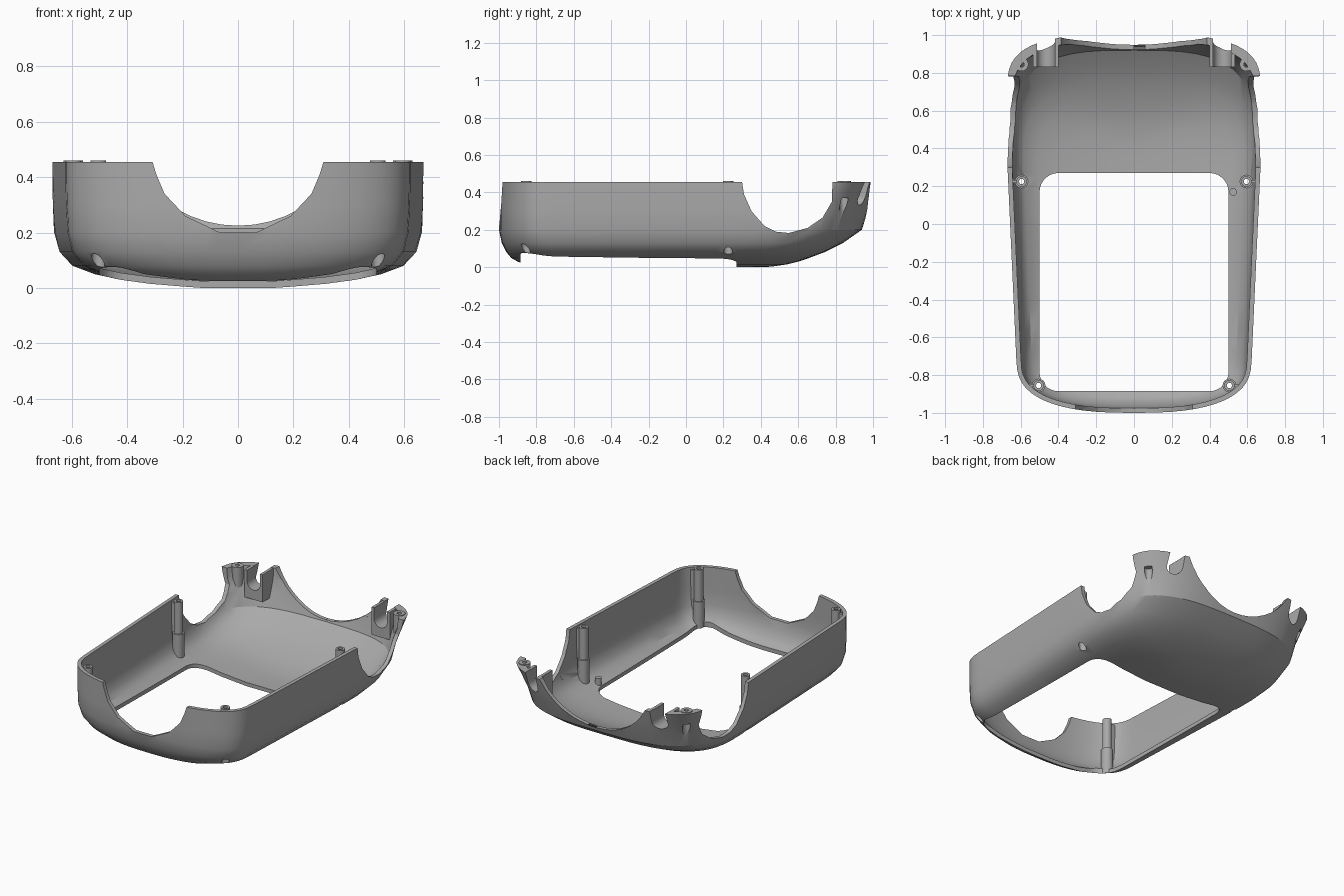
import bpy, bmesh
from math import sin, cos, pi

if "Cube" in bpy.data.objects:
    bpy.data.objects.remove(bpy.data.objects["Cube"])

grey = bpy.data.materials.new("grey plastic")
grey.use_nodes = True
tone = (0.4, 0.4, 0.4, 1)
grey.diffuse_color = tone
grey.node_tree.nodes["Principled BSDF"].inputs["Base Color"].default_value = tone

# Contours of the tub: height, half width, front y, back y, start of back rounding
LEVELS = [(0, .13, -.7, .42, .15), (.005, .2, -.8, .47, .18), (.015, .32, -.86, .54, .2),
          (.03, .43, -.9, .6, .22), (.05, .52, -.935, .66, .25), (.08, .6, -.96, .74, .28),
          (.13, .645, -.985, .84, .33), (.2, .664, -1, .94, .4), (.3, .67, -1, .975, .45),
          (.38, .672, -1, .992, .58), (.455, .672, -1, 1.005, .7)]


def finish(bm, name):
    bmesh.ops.recalc_face_normals(bm, faces=bm.faces)
    mesh = bpy.data.meshes.new(name)
    bm.to_mesh(mesh)
    bm.free()
    mesh.materials.append(grey)
    obj = bpy.data.objects.new(name, mesh)
    bpy.context.collection.objects.link(obj)
    return obj


def contour(w, front, back, start):
    """Half outline from the front middle to the back middle, then mirrored."""
    pts = []
    steps = 14
    fc = front + .28
    for i in range(steps + 1):
        a = pi / 2 * i / steps
        pts.append((sin(a) ** (2 / 2.6), fc - .28 * cos(a) ** (2 / 2.6)))
    for i in range(1, 8):
        pts.append((1, fc + (start - fc) * i / 8))
    for i in range(steps + 1):
        a = pi / 2 * i / steps
        pts.append((max(cos(a), 0) ** (2 / 3.2), start + (back - start) * sin(a) ** (2 / 3.2)))
    pts[0], pts[-1] = (0, front), (0, back)
    half = []
    for x, y in pts:
        taper = 1 - .075 * min(1, max(0, (.35 - y) / 1.1))
        half.append((x * w * taper, y))
    return half + [(-x, y) for x, y in half[-2:0:-1]]


def body(inset, top, name="helper"):
    """Closed solid of the tub, moved inwards by inset."""
    bm = bmesh.new()
    rings = [[bm.verts.new((x, y, z)) for x, y in contour(*rest)] for z, *rest in LEVELS]
    for low, high in zip(rings, rings[1:]):
        for i in range(len(low)):
            j = (i + 1) % len(low)
            bm.faces.new((low[i], low[j], high[j], high[i]))
    bm.faces.new(rings[0][::-1])
    bm.normal_update()
    normals = [v.normal.copy() for v in bm.verts]
    for v, n in zip(bm.verts, normals):
        v.co -= n * inset
    for v in rings[-1]:
        v.co.z = top
    bm.faces.new(rings[-1])
    return finish(bm, name)


def prism(bm, axis, profile, lo, hi):
    def place(u, v, d):
        return {"x": (d, u, v), "y": (u, d, v), "z": (u, v, d)}[axis]
    a = [bm.verts.new(place(u, v, lo)) for u, v in profile]
    b = [bm.verts.new(place(u, v, hi)) for u, v in profile]
    bm.faces.new(a)
    bm.faces.new(b)
    for i in range(len(a)):
        j = (i + 1) % len(a)
        bm.faces.new((a[i], a[j], b[j], b[i]))


def rect(u0, u1, v0, v1):
    return [(u0, v0), (u1, v0), (u1, v1), (u0, v1)]


def disc(u, v, r, n=24):
    return [(u + r * cos(2 * pi * i / n), v + r * sin(2 * pi * i / n)) for i in range(n)]


def rounded(u0, u1, v0, v1, r):
    out = []
    for k, (u, v) in enumerate([(u1 - r, v1 - r), (u0 + r, v1 - r), (u0 + r, v0 + r), (u1 - r, v0 + r)]):
        for i in range(9):
            a = pi / 2 * (k + i / 8)
            out.append((u + r * cos(a), v + r * sin(a)))
    return out


def carve(obj, *steps):
    """Apply boolean steps and bake the result."""
    for op, other in steps:
        mod = obj.modifiers.new("cut", "BOOLEAN")
        mod.operation, mod.object, mod.solver = op, other, "EXACT"
        mod.use_self = True
    graph = bpy.context.evaluated_depsgraph_get()
    graph.update()
    baked = bpy.data.meshes.new_from_object(obj.evaluated_get(graph))
    obj.modifiers.clear()
    obj.data = baked
    bpy.ops.object.select_all(action="DESELECT")
    obj.select_set(True)
    bpy.context.view_layer.objects.active = obj
    bpy.ops.object.shade_smooth_by_angle(angle=.5)


# Openings: bottom window, front mouth, back arc, side arcs, cable slots
bm = bmesh.new()
prism(bm, "z", rounded(-.5, .5, -.885, .27, .1), -.2, .25)
mouth = [(.33, .6), (.31, .46), (.295, .41), (.265, .34), (.19, .26), (.065, .2)]
prism(bm, "y", mouth + [(-x, z) for x, z in mouth[::-1]], -1.2, -.75)
prism(bm, "y", disc(0, .666, .441, 48), .84, 1.2)
arc = [(.295, .6), (.3, .455), (.31, .39), (.35, .3), (.42, .22), (.48, .19), (.55, .183),
       (.65, .21), (.73, .265), (.78, .35), (.787, .6)]
prism(bm, "x", arc, -1, 1)
for s in (-1, 1):
    x = s * .467
    slot = [(x + .0475 * cos(pi * i / 12), .38 - .0475 * sin(pi * i / 12)) for i in range(13)]
    prism(bm, "y", slot + [(x - .0475, .6), (x + .0475, .6)], .7, 1.2)
openings = finish(bm, "helper_openings")

# Screw holes and post bores
POSTS = [(.595, .845, .37, .46), (.595, .225, .2, .25), (.505, -.855, .2, .25)]
bm = bmesh.new()
for x, y, head, sleeve in POSTS:
    for s in (-1, 1):
        prism(bm, "z", disc(s * x, y, .024), -.2, head)
bores = finish(bm, "helper_screw_holes")
bm = bmesh.new()
for x, y, head, sleeve in POSTS:
    for s in (-1, 1):
        prism(bm, "z", disc(s * x, y, .014), -.2, .6)
pilots = finish(bm, "helper_pilot_holes")

inner, core = body(.025, .7), body(.038, .7)
mid, skin = body(.012, .45), body(.004, .462)

# Outer shell
shell = body(0, .455, "shell")
carve(shell, ("DIFFERENCE", inner), ("DIFFERENCE", openings), ("DIFFERENCE", bores))

# Stiffening ribs on floor and side walls
bm = bmesh.new()
T = .006
for x in (-.295, -.125, .125, .295):
    prism(bm, "x", rect(.26, 1, -.1, .4), x - T, x + T)
for y in (.42, .66):
    prism(bm, "y", rect(-.7, .7, -.1, .4), y - T, y + T)
for s in (-1, 1):
    for y in (.15, -.07, -.275, -.47, -.645):
        prism(bm, "y", rect(*sorted((s * .45, s * .7)), -.1, .4), y - T, y + T)
    prism(bm, "z", rect(*sorted((s * .45, s * .7)), -.75, .22), .13 - T, .13 + T)
ribs = finish(bm, "ribs")
carve(ribs, ("INTERSECT", mid), ("DIFFERENCE", core), ("DIFFERENCE", openings), ("DIFFERENCE", bores))

# Screw posts with thicker lower sleeves, plus braces and a short locating pin
bm = bmesh.new()
for x, y, head, sleeve in POSTS:
    for s in (-1, 1):
        prism(bm, "z", disc(s * x, y, .036), -.1, sleeve)
        prism(bm, "z", disc(s * x, y, .028), -.09, .46)
        if sleeve < .3:
            prism(bm, "y", rect(*sorted((s * x, s * (x + .1))), -.08, .44), y - .009, y + .009)
prism(bm, "z", disc(.525, .17, .02), -.1, .12)
posts = finish(bm, "screw_posts")
carve(posts, ("INTERSECT", skin), ("DIFFERENCE", bores), ("DIFFERENCE", pilots))

# U-shaped cradles at the back corners
bm = bmesh.new()
for s in (-1, 1):
    prism(bm, "z", rect(*sorted((s * .4, s * .535)), .83, 1.05), .27, .453)
cradles = finish(bm, "cable_cradles")
carve(cradles, ("INTERSECT", skin), ("DIFFERENCE", openings))

for helper in (openings, bores, pilots, inner, core, mid, skin):
    bpy.data.objects.remove(helper)
